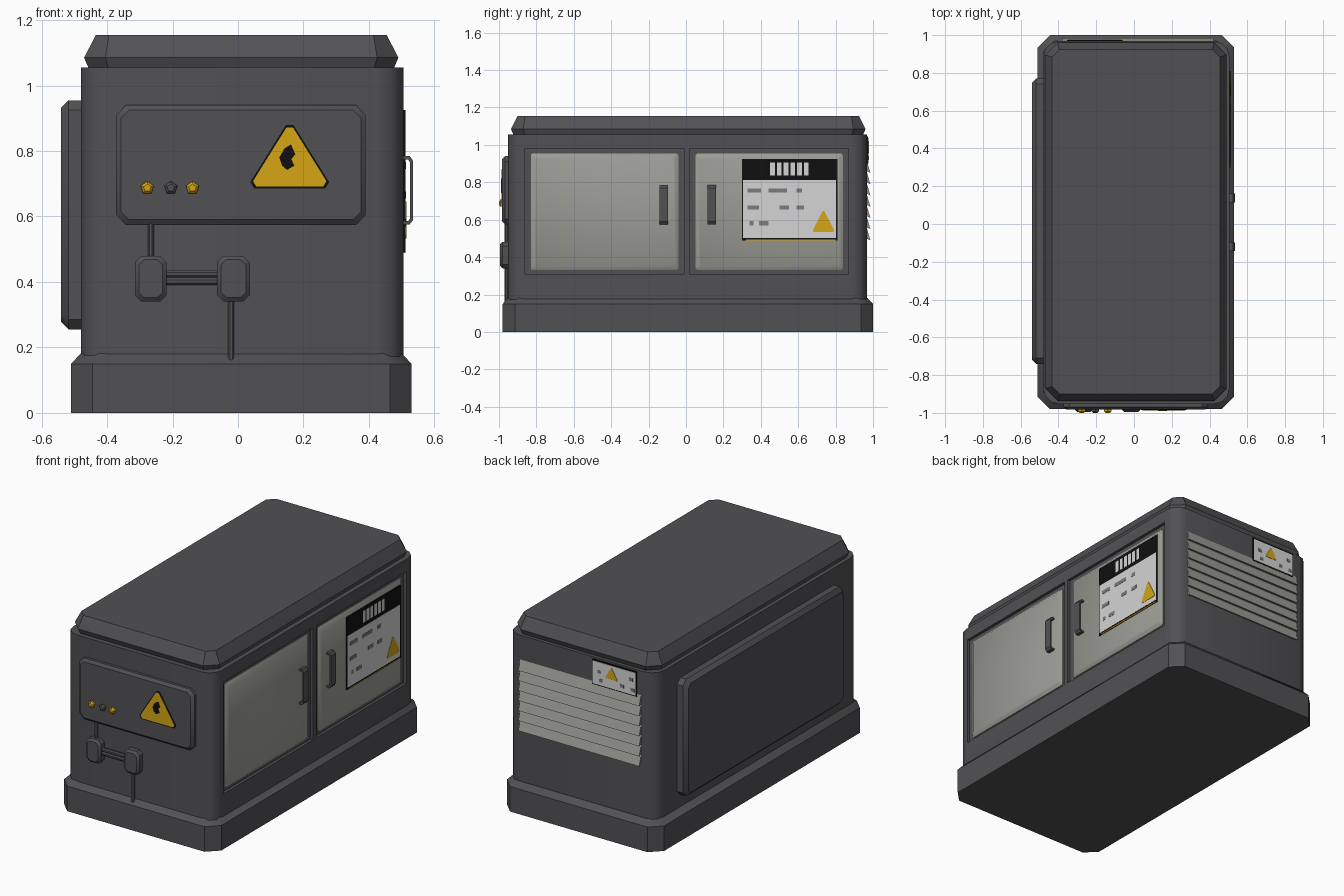
import bpy, bmesh, math

if "Cube" in bpy.data.objects:
    bpy.data.objects.remove(bpy.data.objects["Cube"])

def material(name, r, g, b):
    m = bpy.data.materials.new(name)
    m.diffuse_color = (r, g, b, 1)
    m.use_nodes = True
    m.node_tree.nodes["Principled BSDF"].inputs["Base Color"].default_value = m.diffuse_color
    return m

DARK = material("dark_grey", 0.083, 0.081, 0.088)
DOOR = material("warm_light_grey", 0.34, 0.34, 0.31)
WHITE = material("label_white", 0.66, 0.66, 0.66)
BLACK = material("black", 0.005, 0.005, 0.005)
YELLOW = material("warning_yellow", 0.66, 0.38, 0.008)
MID = material("mid_grey", 0.2, 0.2, 0.2)

# Each side maps (u, v, outward distance) to world space
SIDES = {
    "top": lambda u, v, w: (u, v, w),
    "front": lambda u, v, w: (u, -w, v),
    "back": lambda u, v, w: (u, w, v),
    "right": lambda u, v, w: (w, u, v),
    "left": lambda u, v, w: (-w, u, v),
}

def loft(name, side, loops, mat):
    """Skin a stack of (outline, distance) loops and cap both ends."""
    f = SIDES[side]
    bm = bmesh.new()
    rings = [[bm.verts.new(f(u, v, w)) for u, v in pts] for pts, w in loops]
    n = len(rings[0])
    for a, b in zip(rings, rings[1:]):
        for i in range(n):
            j = (i + 1) % n
            bm.faces.new((a[i], a[j], b[j], b[i]))
    bm.faces.new(rings[0])
    bm.faces.new(rings[-1])
    bmesh.ops.recalc_face_normals(bm, faces=bm.faces)
    me = bpy.data.meshes.new(name)
    bm.to_mesh(me)
    bm.free()
    me.materials.append(mat)
    ob = bpy.data.objects.new(name, me)
    bpy.context.collection.objects.link(ob)
    return ob

def rect(u0, u1, v0, v1, r=0.0, seg=1, inset=0.0):
    """Rectangle outline with rounded or chamfered corners."""
    u0, u1, v0, v1 = u0 + inset, u1 - inset, v0 + inset, v1 - inset
    if r == 0:
        return [(u0, v0), (u1, v0), (u1, v1), (u0, v1)]
    pts = []
    corners = ((u1 - r, v0 + r, -90), (u1 - r, v1 - r, 0),
               (u0 + r, v1 - r, 90), (u0 + r, v0 + r, 180))
    for cu, cv, start in corners:
        for i in range(seg + 1):
            a = math.radians(start + 90 * i / seg)
            pts.append((cu + r * math.cos(a), cv + r * math.sin(a)))
    return pts

def plate(name, side, box, w0, w1, mat, r=0.0):
    return loft(name, side, [(rect(*box, r), w0), (rect(*box, r), w1)], mat)

def bevelled(name, side, box, w0, w1, bevel, r, mat):
    """Slab whose outer rim is chamfered."""
    return loft(name, side, [(rect(*box, r), w0), (rect(*box, r), w1 - bevel),
                             (rect(*box, r * 0.8, inset=bevel), w1)], mat)

def prism(name, side, pts, w0, w1, mat):
    return loft(name, side, [(pts, w0), (pts, w1)], mat)

def triangle(cu, v0, width, height, cut):
    """Triangle outline with clipped corners."""
    c = [(cu - width / 2, v0), (cu + width / 2, v0), (cu, v0 + height)]
    pts = []
    for i in range(3):
        p = c[i]
        for q in (c[i - 1], c[(i + 1) % 3]):
            pts.append((p[0] + (q[0] - p[0]) * cut, p[1] + (q[1] - p[1]) * cut))
    return pts

def disc(cu, cv, r, n, start=90):
    return [(cu + r * math.cos(math.radians(start + 360 * i / n)),
             cv + r * math.sin(math.radians(start + 360 * i / n))) for i in range(n)]

# Plinth with sloped shoulder
base = (-0.51, 0.53, -0.98, 1.0)
loft("plinth", "top", [(rect(*base, 0.065), 0), (rect(*base, 0.065), 0.15),
                       (rect(*base, 0.06, inset=0.03), 0.182)], DARK)

# Cabinet body, with two shallow door recesses cut in the right side
hull = rect(-0.48, 0.505, -0.952, 0.968, 0.08, 3)
body = loft("cabinet_body", "top", [(hull, 0.16), (hull, 1.055)], DARK)
for y0, y1 in ((-0.86, -0.01), (0.02, 0.87)):
    cutter = plate("recess_cutter", "right", (y0, y1, 0.31, 0.98), 0.488, 0.6, DARK)
    cutter.hide_render = True
    mod = body.modifiers.new("recess", "BOOLEAN")
    mod.operation = "DIFFERENCE"
    mod.solver = "EXACT"
    mod.object = cutter
    bpy.context.view_layer.objects.active = body
    bpy.ops.object.modifier_apply(modifier=mod.name)
    bpy.data.objects.remove(cutter)

# Lid: undercut, rim, sloped edge, flat top
lid = (-0.47, 0.49, -0.936, 0.96)
loft("lid", "top", [(rect(*lid, 0.06, inset=0.015), 1.05),
                    (rect(*lid, 0.065), 1.085),
                    (rect(*lid, 0.04, inset=0.036), 1.155)], DARK)

# Doors and their handles
for tag, y0, y1, hy in (("front", -0.83, -0.04, -0.12), ("rear", 0.05, 0.84, 0.138)):
    box = (y0, y1, 0.33, 0.955)
    loft(tag + "_door", "right", [(rect(*box, 0.01), 0.48), (rect(*box, 0.01), 0.492),
                                  (rect(*box, 0.01, inset=0.018), 0.505)], DOOR)
    half = [(0.50, 0.105), (0.524, 0.105), (0.535, 0.09)]
    inner = [(0.526, 0.085), (0.52, 0.094), (0.50, 0.094)]
    grip = ([(x, 0.68 - z) for x, z in half] + [(x, 0.68 + z) for x, z in half[::-1]]
            + [(x, 0.68 + z) for x, z in inner[::-1]] + [(x, 0.68 - z) for x, z in inner])
    prism(tag + "_door_handle", "back", grip, hy - 0.023, hy + 0.023, DARK)

# Caution label on the rear door: black backing, white field, marks
plate("door_label_back", "right", (0.30, 0.81, 0.49, 0.925), 0.504, 0.511, BLACK)
plate("door_label_field", "right", (0.306, 0.802, 0.503, 0.812), 0.508, 0.512, WHITE)
plate("door_label_line", "right", (0.32, 0.80, 0.489, 0.494), 0.508, 0.512, YELLOW)
for i in range(6):
    u = 0.45 + i * 0.036
    plate("label_header_bar", "right", (u, u + 0.025, 0.835, 0.905), 0.508, 0.512, WHITE)
for v, spans in ((0.745, ((0.33, 0.40), (0.44, 0.54), (0.59, 0.62))),
                 (0.655, ((0.33, 0.39), (0.50, 0.55), (0.59, 0.63))),
                 (0.57, ((0.34, 0.36), (0.39, 0.44)))):
    for a, b in spans:
        plate("label_text_bar", "right", (a, b, v, v + 0.022), 0.510, 0.5135, MID)
prism("door_label_triangle", "right", triangle(0.735, 0.533, 0.125, 0.122, 0.08),
      0.510, 0.514, YELLOW)

# Service panel on the left side
bevelled("left_panel", "left", (-0.74, 0.77, 0.255, 0.955), 0.47, 0.54, 0.022, 0.03, DARK)

# Front control panel with warning triangle and indicator lamps
bevelled("control_panel", "front", (-0.372, 0.39, 0.575, 0.94), 0.94, 0.983, 0.015, 0.03, DARK)
prism("warning_backing", "front", triangle(0.158, 0.686, 0.265, 0.212, 0.09), 0.98, 0.985, BLACK)
prism("warning_triangle", "front", triangle(0.158, 0.692, 0.244, 0.196, 0.08), 0.982, 0.987, YELLOW)
flame = [(0.15, 0.742), (0.172, 0.755), (0.163, 0.775), (0.175, 0.79), (0.162, 0.82),
         (0.142, 0.808), (0.126, 0.78), (0.135, 0.755)]
prism("warning_symbol", "front", flame, 0.984, 0.989, BLACK)
for i, (x, m) in enumerate(((-0.277, YELLOW), (-0.205, MID), (-0.139, YELLOW))):
    loft("indicator_lamp", "front", [(disc(x, 0.687, 0.021, 5), 0.975),
                                     (disc(x, 0.687, 0.021, 5), 0.992),
                                     (disc(x, 0.687, 0.012, 5), 1.0)],
         DARK if m is MID else m)

# Junction boxes and conduit
for x0, x1 in ((-0.315, -0.218), (-0.064, 0.036)):
    bevelled("junction_box", "front", (x0, x1, 0.34, 0.48), 0.94, 0.994, 0.012, 0.02, DARK)
for x, z0, z1 in ((-0.266, 0.47, 0.58), (-0.021, 0.155, 0.35)):
    prism("vertical_conduit", "top", disc(x, -0.96, 0.010, 8, 22.5), z0, z1, DARK)
for z in (0.402, 0.424):
    prism("horizontal_conduit", "right", disc(-0.965, z, 0.012, 8, 22.5), -0.225, -0.055, DARK)

# Rear louvre slats: wedge profiles that lean out towards the bottom
PITCH = 0.06
for i in range(7):
    top = 0.91 - i * PITCH
    wedge = [(0.955, top), (0.968, top), (0.986, top - PITCH), (0.955, top - PITCH + 0.014)]
    prism("louvre_slat", "right", wedge, -0.38, 0.42, DOOR)

# Small rear label
plate("rear_label_back", "back", (-0.355, -0.06, 0.895, 1.045), 0.965, 0.974, BLACK)
plate("rear_label_field", "back", (-0.349, -0.066, 0.901, 1.037), 0.970, 0.976, WHITE)
prism("rear_label_triangle", "back", triangle(-0.19, 0.955, 0.085, 0.072, 0.08),
      0.974, 0.978, YELLOW)
for x, z in ((-0.11, 0.97), (-0.12, 0.92), (-0.26, 0.925), (-0.32, 0.98), (-0.33, 0.92)):
    plate("rear_label_bar", "back", (x - 0.012, x + 0.012, z, z + 0.018), 0.974, 0.978, MID)

# Smooth the rounded corners, keep chamfers crisp
for ob in bpy.context.collection.objects:
    ob.select_set(True)
bpy.context.view_layer.objects.active = body
bpy.ops.object.shade_smooth_by_angle(angle=math.radians(35))
